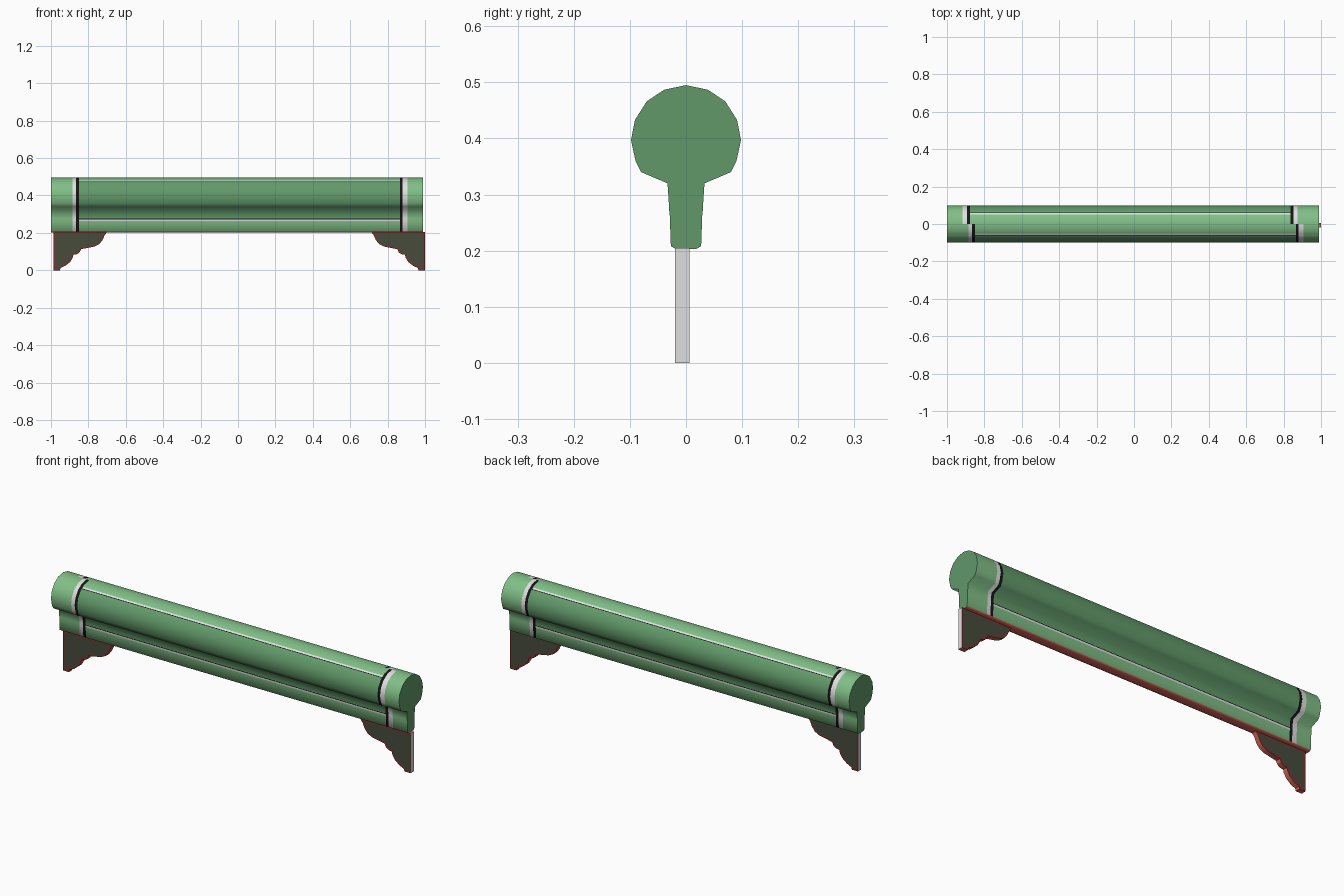
import bpy, bmesh, math

if "Cube" in bpy.data.objects:
    bpy.data.objects.remove(bpy.data.objects["Cube"])


def material(name, rgb):
    lin = [((c / 255 + 0.055) / 1.055) ** 2.4 for c in rgb]
    m = bpy.data.materials.new(name)
    m.diffuse_color = (*lin, 1)
    m.use_nodes = True
    m.node_tree.nodes["Principled BSDF"].inputs["Base Color"].default_value = m.diffuse_color
    return m


GREEN, PANEL, WHITE, BLACK, RED, DARK_RED, OLIVE, CAP = range(8)
MATS = [material("leaf green", (129, 191, 135)),
        material("panel green", (98, 154, 106)),
        material("off white", (222, 223, 222)),
        material("black", (20, 22, 20)),
        material("brick red", (212, 100, 88)),
        material("dark red", (125, 50, 46)),
        material("dark olive", (70, 76, 59)),
        material("end green", (97, 152, 105))]


def finish(bm, name, angle):
    bmesh.ops.recalc_face_normals(bm, faces=bm.faces[:])
    mesh = bpy.data.meshes.new(name)
    bm.to_mesh(mesh)
    bm.free()
    for m in MATS:
        mesh.materials.append(m)
    ob = bpy.data.objects.new(name, mesh)
    bpy.context.collection.objects.link(ob)
    bpy.ops.object.select_all(action='DESELECT')
    ob.select_set(True)
    bpy.context.view_layer.objects.active = ob
    bpy.ops.object.shade_smooth_by_angle(angle=math.radians(angle))
    return ob


# Beam half section, bottom to top: half width, height, colour of the next strip
HALF = [(0.018, 0.203, RED), (0.027, 0.208, GREEN), (0.029, 0.264, WHITE),
        (0.030, 0.272, BLACK), (0.030, 0.276, PANEL), (0.033, 0.320, PANEL),
        (0.080, 0.340, PANEL), (0.090, 0.360, PANEL), (0.098, 0.397, PANEL),
        (0.091, 0.433, PANEL), (0.070, 0.466, PANEL), (0.061, 0.472, BLACK),
        (0.058, 0.474, WHITE), (0.051, 0.479, GREEN), (0.038, 0.487, GREEN)]
front = [(-y, z) for y, z, _ in HALF]
back = [(y, z) for y, z, _ in reversed(HALF)]
section = front + [(0, 0.495)] + back
tags = [t for *_, t in HALF]
strip_tags = tags + tags[::-1] + [RED]      # last strip is the underside

# Cross bands, front side; the back uses the same bands turned half way round
BANDS = [(-0.885, -0.865, WHITE), (-0.865, -0.850, BLACK),
         (0.865, 0.880, BLACK), (0.880, 0.905, WHITE)]
X0, X1 = -1.0, 0.988
cuts = {X0, X1}
for a, b, _ in BANDS:
    for x in (a, b):
        cuts |= {x, round(X0 + X1 - x, 4)}
cuts = sorted(cuts)


def beam_colour(x, y, tag):
    if tag == RED:
        return RED
    if y > 0:
        x = X0 + X1 - x
    for a, b, colour in BANDS:
        if a < x < b:
            return colour
    return tag if -0.85 < x < 0.865 else GREEN


bm = bmesh.new()
rings = [[bm.verts.new((x, y, z)) for y, z in section] for x in cuts]
n = len(section)
for i in range(len(cuts) - 1):
    for j in range(n):
        k = (j + 1) % n
        f = bm.faces.new((rings[i][j], rings[i][k], rings[i + 1][k], rings[i + 1][j]))
        ymid = (section[j][0] + section[k][0]) / 2
        f.material_index = beam_colour((cuts[i] + cuts[i + 1]) / 2, ymid, strip_tags[j])
for ring in (rings[0], rings[-1]):
    bm.faces.new(ring).material_index = CAP
finish(bm, "painted_beam", 80)

# Scrolled corner bracket outline: distance from outer end, height
OUTLINE = [(0, 0.205), (0, 0.0), (0.035, 0.0), (0.038, 0.012), (0.065, 0.025),
           (0.090, 0.045), (0.104, 0.068), (0.107, 0.083), (0.125, 0.086),
           (0.140, 0.095), (0.148, 0.113), (0.180, 0.119), (0.220, 0.127),
           (0.246, 0.140), (0.263, 0.162), (0.274, 0.187), (0.288, 0.205)]


def bracket(name, end_x, direction):
    bm = bmesh.new()
    sides = [[bm.verts.new((end_x + direction * d, y, z)) for d, z in OUTLINE]
             for y in (-0.02, 0.006)]
    faces = [bm.faces.new(s) for s in sides]
    m = len(OUTLINE)
    for j in range(m):
        k = (j + 1) % m
        f = bm.faces.new((sides[0][j], sides[0][k], sides[1][k], sides[1][j]))
        f.material_index = WHITE if j == 0 else RED      # white end, red rim
    bmesh.ops.recalc_face_normals(bm, faces=bm.faces[:])
    # red painted border round an olive field
    border = bmesh.ops.inset_individual(bm, faces=faces, thickness=0.009,
                                        use_even_offset=True)
    for f in border["faces"]:
        f.material_index = DARK_RED
    for f in faces:
        f.material_index = OLIVE
    finish(bm, name, 30)


bracket("left_bracket", -0.987, 1)
bracket("right_bracket", 1.0, -1)
